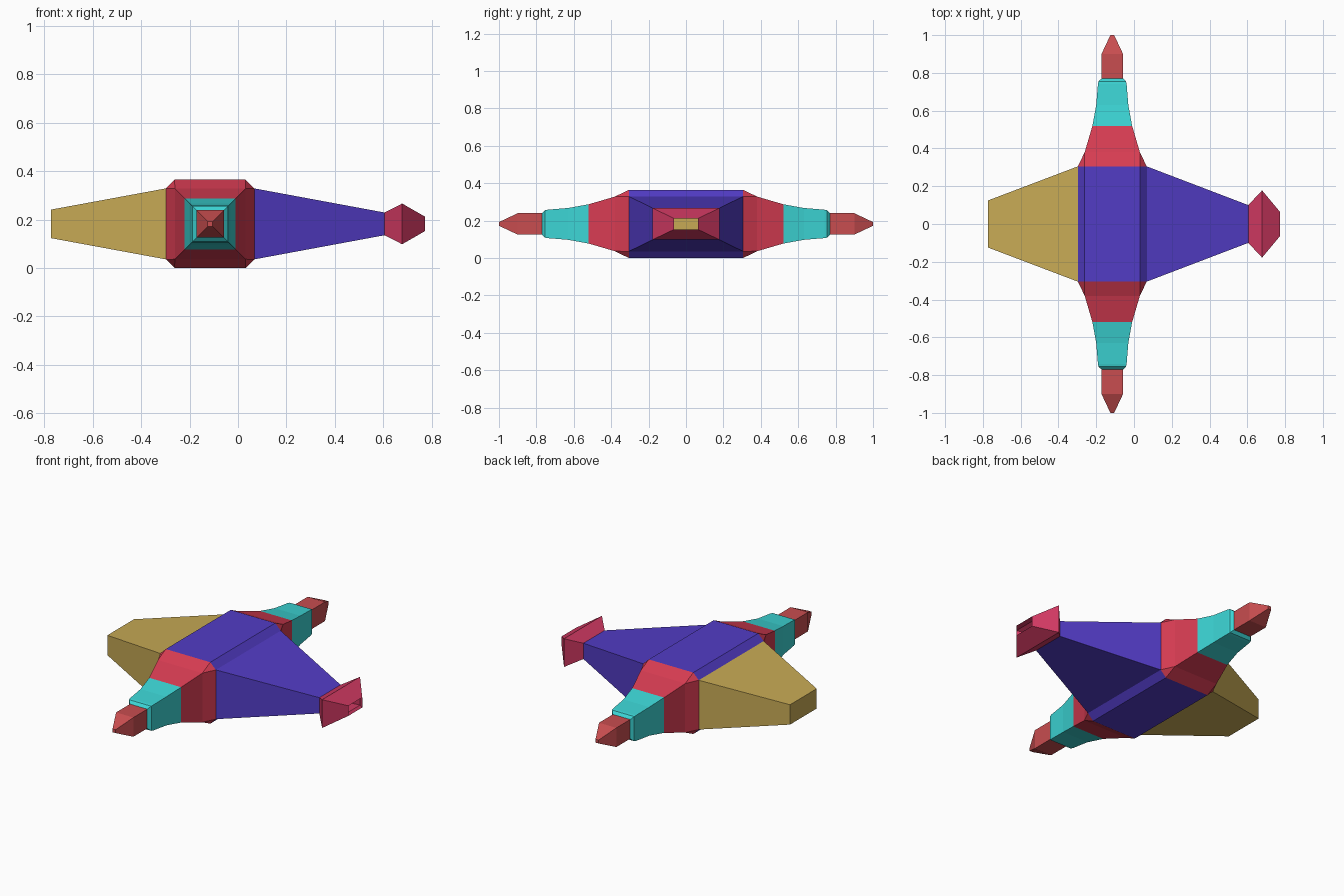
import bpy
import bmesh

if "Cube" in bpy.data.objects:
    bpy.data.objects.remove(bpy.data.objects["Cube"])

CX, CZ = -0.115, 0.1825   # hub axis


def oct_ring(y, h, c=0.0):
    """Chamfered square around the hub axis at depth y (c = 0 gives a square)."""
    k = h - c
    pts = [(h, -k), (h, k), (k, h), (-k, h), (-h, k), (-h, -k), (-k, -h), (k, -h)]
    return [(CX + a, y, CZ + b) for a, b in pts]


def rect_ring(x, hy, hz):
    """Rectangle across the x axis."""
    return [(x, -hy, CZ - hz), (x, hy, CZ - hz), (x, hy, CZ + hz), (x, -hy, CZ + hz)]


def loft(bm, rings, cap=False, skip=()):
    rows = [[bm.verts.new(p) for p in r] for r in rings]
    n = len(rows[0])
    for a, b in zip(rows, rows[1:]):
        for i in range(n):
            if i not in skip:
                j = (i + 1) % n
                bm.faces.new((a[i], a[j], b[j], b[i]))
    if cap:
        bm.faces.new(rows[-1])


def finish(name, bm, color, mirror=False):
    bmesh.ops.remove_doubles(bm, verts=bm.verts, dist=0.0005)
    bmesh.ops.recalc_face_normals(bm, faces=bm.faces)
    mesh = bpy.data.meshes.new(name)
    bm.to_mesh(mesh)
    bm.free()
    mat = bpy.data.materials.new(name + "_color")
    mat.diffuse_color = (*color, 1)
    mat.use_nodes = True
    mat.node_tree.nodes["Principled BSDF"].inputs["Base Color"].default_value = mat.diffuse_color
    mesh.materials.append(mat)
    obj = bpy.data.objects.new(name, mesh)
    bpy.context.collection.objects.link(obj)
    if mirror:
        mod = obj.modifiers.new("Mirror", 'MIRROR')
        mod.use_axis = (False, True, False)
        mod.use_mirror_merge = False


def part(name, color, rings, cap=False, mirror=False):
    bm = bmesh.new()
    loft(bm, rings, cap)
    finish(name, bm, color, mirror)


BLUE, YELLOW = (0.085, 0.045, 0.56), (0.57, 0.40, 0.09)
RED, CYAN = (0.68, 0.045, 0.085), (0.045, 0.66, 0.66)
CORAL, PINK = (0.58, 0.075, 0.08), (0.62, 0.04, 0.12)
H, C, D = 0.1825, 0.036, 0.305   # hub half size, chamfer, half depth

# Hub with the long taper; its sides open into the two arms
bm = bmesh.new()
loft(bm, [oct_ring(-D, H, C), oct_ring(D, H, C)], skip=(0, 4))
loft(bm, [rect_ring(CX + H, D, H - C), rect_ring(0.605, 0.1, 0.047)])
finish("hub_and_long_arm", bm, BLUE)

# Short closed arm
part("short_arm", YELLOW,
     [rect_ring(CX - H, D, H - C), rect_ring(-0.772, 0.125, 0.059)], cap=True)

# Open flared end of the long arm
part("flared_end", PINK,
     [rect_ring(0.605, 0.1, 0.047), rect_ring(0.678, 0.178, 0.084), rect_ring(0.772, 0.065, 0.03)])

# Mirrored stepped spikes along y
part("spike_base", RED,
     [oct_ring(D, H, C), oct_ring(0.38, 0.146), oct_ring(0.52, 0.105)], mirror=True)
part("spike_collar", CYAN,
     [oct_ring(0.52, 0.105), oct_ring(0.63, 0.085), oct_ring(0.74, 0.076),
      oct_ring(0.755, 0.073), oct_ring(0.77, 0.057)], mirror=True)
part("spike_tip", CORAL,
     [oct_ring(0.77, 0.057), oct_ring(0.9, 0.057), oct_ring(1.0, 0.01)], cap=True, mirror=True)
